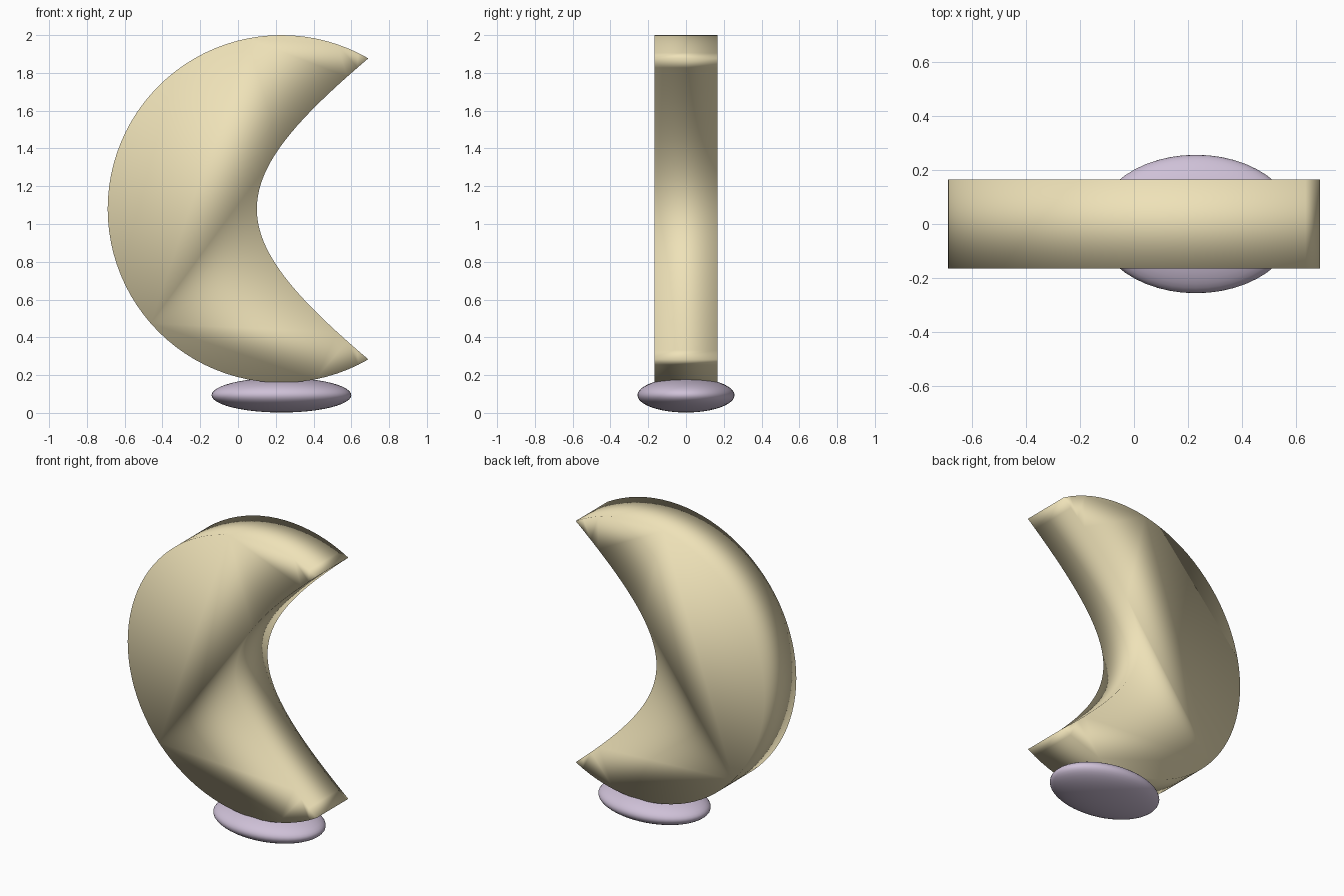
import bpy, bmesh, math
from mathutils import Vector
from mathutils.geometry import interpolate_bezier

if "Cube" in bpy.data.objects:
    bpy.data.objects.remove(bpy.data.objects["Cube"])

CX, CZ, R, HALF = 0.23, 1.08, 0.92, 0.166


def material(name, color):
    m = bpy.data.materials.new(name)
    m.diffuse_color = color
    m.use_nodes = True
    m.node_tree.nodes["Principled BSDF"].inputs["Base Color"].default_value = m.diffuse_color
    return m


def add_object(name, bm, mat):
    bmesh.ops.recalc_face_normals(bm, faces=bm.faces)
    for f in bm.faces:
        f.smooth = True
    me = bpy.data.meshes.new(name)
    bm.to_mesh(me)
    bm.free()
    me.materials.append(mat)
    ob = bpy.data.objects.new(name, me)
    bpy.context.collection.objects.link(ob)
    return ob


# crescent outline: outer arc between the tips, then a curved inner edge
N = 64
outer = []
for i in range(N + 1):
    a = math.radians(60 + 240 * i / N)
    outer.append(Vector((CX + R * math.cos(a), -HALF, CZ + R * math.sin(a))))
low_handle = Vector((-0.097, -HALF, CZ - 0.13))
high_handle = Vector((-0.097, -HALF, CZ + 0.13))
inner = interpolate_bezier(outer[-1], low_handle, high_handle, outer[0], 41)[1:-1]

# crescent body: the outline pushed through its thickness, softly shaded
bm = bmesh.new()
face = bm.faces.new([bm.verts.new(p) for p in outer + inner])
back = bmesh.ops.extrude_face_region(bm, geom=[face], use_keep_orig=True)
bmesh.ops.translate(bm, vec=(0, 2 * HALF, 0),
                    verts=[v for v in back["geom"] if isinstance(v, bmesh.types.BMVert)])
add_object("crescent", bm, material("warm_gold", (0.86, 0.76, 0.48, 1)))

# oval base: flattened ball under the crescent
bm = bmesh.new()
bmesh.ops.create_uvsphere(bm, u_segments=48, v_segments=24, radius=1)
bmesh.ops.scale(bm, vec=(0.37, 0.257, 0.092), verts=bm.verts)
bmesh.ops.translate(bm, vec=(CX, 0, 0.094), verts=bm.verts)
add_object("base", bm, material("lilac", (0.62, 0.53, 0.68, 1)))
